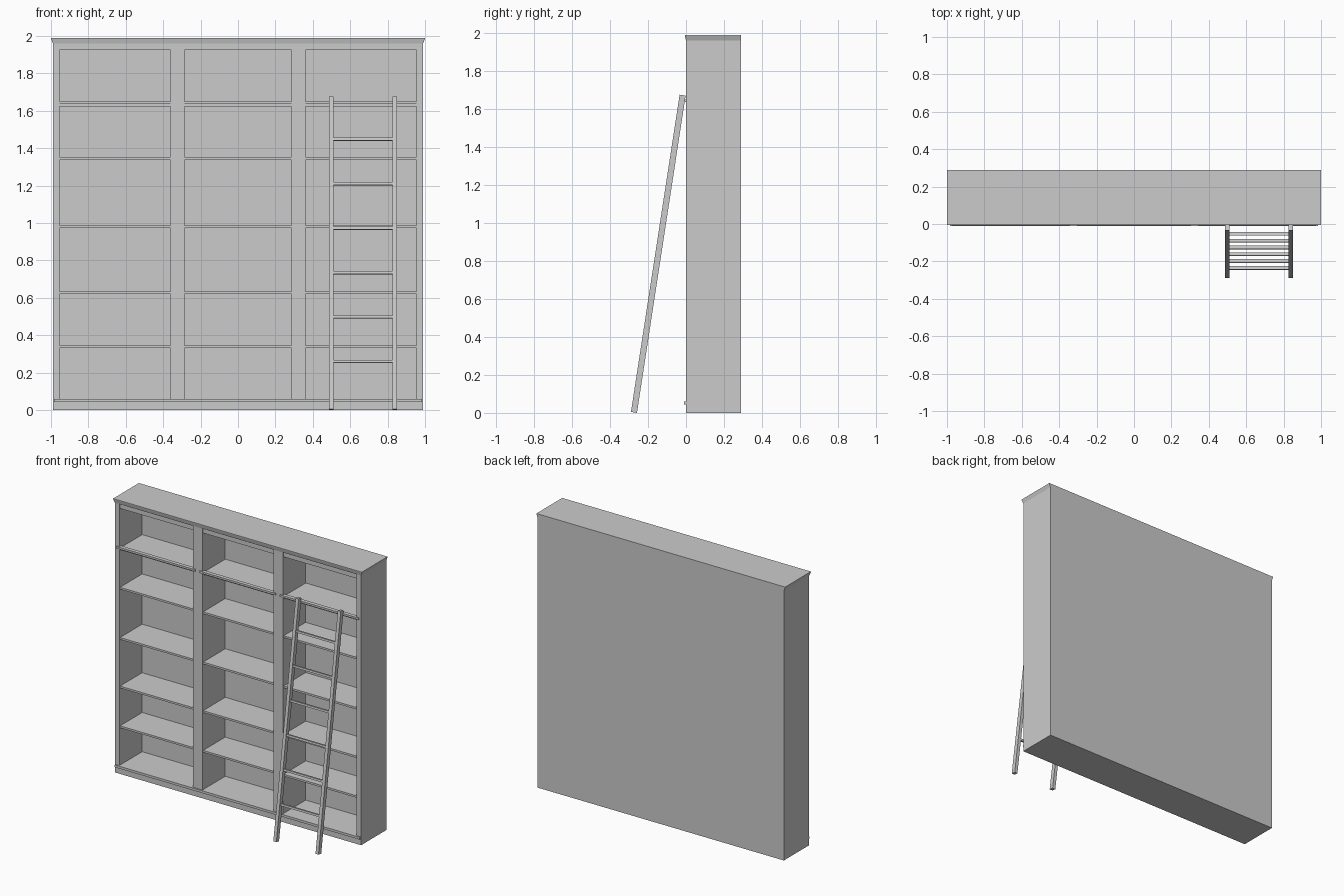
import bpy, bmesh, math
from mathutils import Matrix

if "Cube" in bpy.data.objects:
    bpy.data.objects.remove(bpy.data.objects["Cube"])

BACK = 0.29


def make(name, bm):
    bmesh.ops.recalc_face_normals(bm, faces=bm.faces)
    me = bpy.data.meshes.new(name)
    bm.to_mesh(me)
    bm.free()
    ob = bpy.data.objects.new(name, me)
    bpy.context.collection.objects.link(ob)
    return ob


def box(name, x0, x1, y0, y1, z0, z1):
    bm = bmesh.new()
    bmesh.ops.create_cube(bm, size=1, matrix=Matrix.Translation(
        ((x0 + x1) / 2, (y0 + y1) / 2, (z0 + z1) / 2))
        @ Matrix.Diagonal((x1 - x0, y1 - y0, z1 - z0, 1)))
    return make(name, bm)


# Carcass: sides, dividers, back, plinth and top board
for side, s in (("left", -1), ("right", 1)):
    a, b = sorted((s * 0.99, s * 0.954))
    box(side + "_side_panel", a, b, 0, BACK, 0, 1.963)
    a, b = sorted((s * 0.361, s * 0.286))
    box(side + "_divider", a, b, 0, 0.265, 0.05, 1.963)
box("back_panel", -0.954, 0.954, 0.262, BACK, 0, 1.963)
box("plinth", -0.954, 0.954, 0, 0.262, 0, 0.06)
box("base_trim", -0.985, 0.985, -0.01, 0.005, 0.043, 0.06)

# Crown moulding, flaring outwards to the front and sides
bm = bmesh.new()
rings = []
for z, x, y in ((1.96, 0.99, 0.0), (1.985, 1.0, -0.006), (1.99, 1.0, -0.006)):
    rings.append([bm.verts.new(p) for p in
                  ((-x, y, z), (x, y, z), (x, BACK, z), (-x, BACK, z))])
for lo, hi in zip(rings, rings[1:]):
    for i in range(4):
        j = (i + 1) % 4
        bm.faces.new((lo[i], lo[j], hi[j], hi[i]))
bm.faces.new(rings[0])
bm.faces.new(rings[-1])
make("crown", bm)

# Three bays of shelves, with a header and a projecting ladder rail in each
for n, (x0, x1) in enumerate(((-0.954, -0.361), (-0.286, 0.286), (0.361, 0.954)), 1):
    for k, z in enumerate((0.345, 0.634, 0.987, 1.352, 1.638), 1):
        box(f"bay_{n}_shelf_{k}", x0, x1, 0.008, 0.262, z - 0.014, z)
    box(f"bay_{n}_header", x0, x1, 0.008, 0.03, 1.925, 1.963)
    box(f"bay_{n}_ladder_rail", x0 - 0.02, x1 + 0.02, -0.008, 0.02, 1.636, 1.65)

# Leaning ladder: built upright, then tilted back against the shelves
TILT = Matrix.Translation((0, -0.274, 0.0024)) @ Matrix.Rotation(math.radians(-8.72), 4, 'X')
parts = [box("left_ladder_leg", 0.487, 0.511, -0.016, 0.016, 0, 1.69),
         box("right_ladder_leg", 0.826, 0.85, -0.016, 0.016, 0, 1.69)]
for i in range(6):
    z = (0.256 + 0.2378 * i) / math.cos(math.radians(8.72))
    parts.append(box(f"ladder_rung_{i + 1}", 0.508, 0.829, -0.009, 0.009, z - 0.007, z + 0.007))
for p in parts:
    p.data.transform(TILT)
